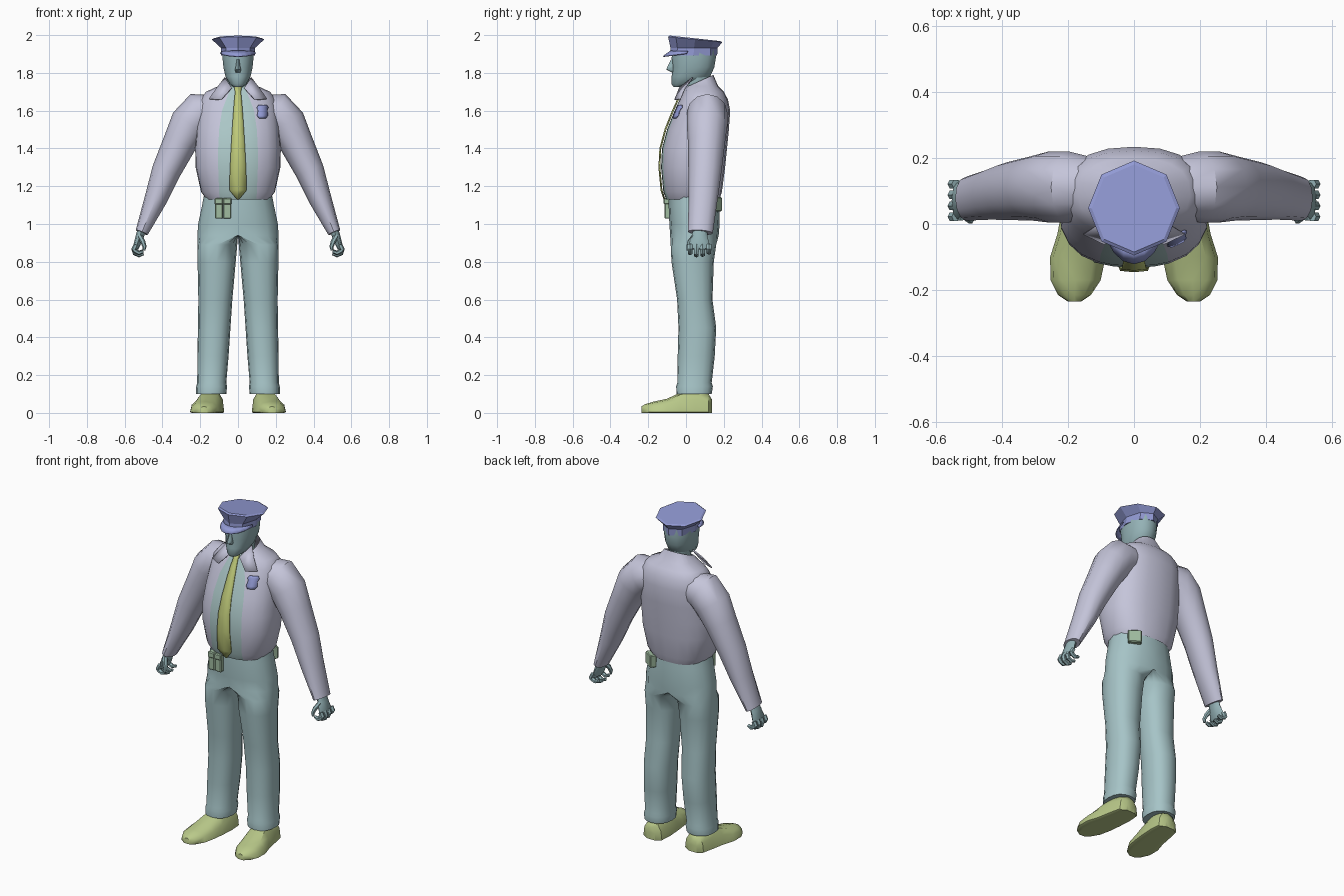
import bpy, bmesh, math
from mathutils import Vector

if "Cube" in bpy.data.objects:
    bpy.data.objects.remove(bpy.data.objects["Cube"])


def make_mat(name, r, g, b):
    m = bpy.data.materials.new(name)
    m.diffuse_color = [((c / 255 + 0.055) / 1.055) ** 2.4 for c in (r, g, b)] + [1]
    m.use_nodes = True
    m.node_tree.nodes["Principled BSDF"].inputs["Base Color"].default_value = m.diffuse_color
    return m


JACKET = make_mat("lavender_grey", 197, 197, 218)
SHIRT = make_mat("pale_teal", 172, 200, 200)
PANTS = make_mat("soft_teal", 166, 196, 199)
SKIN = make_mat("dusk_teal", 148, 178, 182)
CAP = make_mat("periwinkle", 146, 154, 212)
SHOE = make_mat("moss_yellow", 186, 202, 138)
TIE = make_mat("olive_yellow", 192, 203, 122)
POUCH = make_mat("sage_green", 160, 188, 160)


def finish(name, bm, mats, mirror=False, angle=40):
    bmesh.ops.remove_doubles(bm, verts=bm.verts, dist=1e-5)
    bmesh.ops.recalc_face_normals(bm, faces=bm.faces)
    me = bpy.data.meshes.new(name)
    bm.to_mesh(me)
    bm.free()
    for m in mats:
        me.materials.append(m)
    ob = bpy.data.objects.new(name, me)
    bpy.context.collection.objects.link(ob)
    bpy.context.view_layer.objects.active = ob
    ob.select_set(True)
    bpy.ops.object.shade_smooth_by_angle(angle=math.radians(angle))
    ob.select_set(False)
    if mirror:
        ob.modifiers.new("mirror", "MIRROR").merge_threshold = 0.0005
    return ob


def loft(name, rings, mats, mirror=False, closed=True, caps=True, rule=None, angle=40):
    """Skin a list of point rings; rule(column) picks the material."""
    bm = bmesh.new()
    rows = [[bm.verts.new(p) for p in r] for r in rings]
    n = len(rows[0])
    for a, b in zip(rows, rows[1:]):
        for i in range(n if closed else n - 1):
            j = (i + 1) % n
            f = bm.faces.new((a[i], a[j], b[j], b[i]))
            f.material_index = rule(i) if rule else 0
    if caps:
        bm.faces.new(rows[0])
        bm.faces.new(rows[-1])
    if mirror:  # drop the inner wall on the symmetry plane
        wall = [f for f in bm.faces if all(abs(v.co.x) < 1e-5 for v in f.verts)]
        bmesh.ops.delete(bm, geom=wall, context="FACES")
    return finish(name, bm, mats, mirror, angle)


def spow(v, e):
    return math.copysign(abs(v) ** e, v)


def ring(z, x0, x1, y0, y1, n=16, e=2.0, tilt=0.0, clamp=False):
    """Horizontal superellipse filling the box x0..x1, y0..y1."""
    pts, yc = [], (y0 + y1) / 2
    for i in range(n):
        a = 2 * math.pi * i / n
        x = (x0 + x1) / 2 + (x1 - x0) / 2 * spow(math.sin(a), 2 / e)
        y = yc - (y1 - y0) / 2 * spow(math.cos(a), 2 / e)
        pts.append((max(x, 0) if clamp else x, y, z + tilt * (y - yc)))
    return pts


def tube(name, path, mat, n=8, mirror=True):
    """Sweep ellipses (x, y, z, in-plane radius, depth radius) along a path."""
    c = [Vector(p[:3]) for p in path]
    rings = []
    for k, p in enumerate(path):
        t = (c[min(k + 1, len(c) - 1)] - c[max(k - 1, 0)]).normalized()
        u = t.cross(Vector((0, 1, 0))).normalized()
        v = u.cross(t)
        rings.append([c[k] + u * p[3] * math.cos(2 * math.pi * i / n)
                      + v * p[4] * math.sin(2 * math.pi * i / n) for i in range(n)])
    return loft(name, rings, [mat], mirror)


def box(name, centre, size, mat, turn=0.0):
    bm = bmesh.new()
    bmesh.ops.create_cube(bm, size=1)
    for v in bm.verts:
        v.co = Vector([v.co[i] * size[i] for i in range(3)])
    bmesh.ops.bevel(bm, geom=bm.edges[:], offset=0.005, segments=1, affect="EDGES")
    ob = finish(name, bm, [mat], angle=20)
    ob.location = centre
    ob.rotation_euler.z = turn


# Trousers: joined hips, then separate legs with a small cuff
hips = [(1.18, .175, -.09, .17), (1.1, .19, -.092, .175), (1.0, .211, -.088, .178), (.94, .215, -.084, .173)]
legs = [(.89, .004, .215, -.081, .16), (.8, .012, .214, -.077, .147), (.6, .03, .21, -.047, .14),
        (.45, .04, .212, -.04, .16), (.3, .05, .215, -.044, .152), (.16, .062, .216, -.046, .136),
        (.14, .058, .221, -.052, .142), (.1, .062, .222, -.05, .136)]
loft("trousers", [ring(z, -w, w, a, b, e=2.2, clamp=True) for z, w, a, b in hips]
     + [ring(z, a, b, c, d, e=2.3) for z, a, b, c, d in legs], [PANTS], mirror=True)

# Shoes: flat-bottomed sections from heel to toe
shoe = [(.138, .14, .03, .07), (.12, .14, .062, .1), (.05, .145, .072, .125), (-.03, .155, .077, .108),
        (-.1, .17, .084, .075), (-.17, .177, .076, .06), (-.215, .18, .05, .047), (-.235, .18, .02, .035)]
rings = []
for y, xc, hw, h in shoe:
    rings.append([(xc + hw * spow(math.cos(a), .8), y, max(0.004, h * spow(math.sin(a), .8)) if math.sin(a) > -.1 else 0)
                  for a in [2 * math.pi * i / 12 for i in range(12)]])
loft("shoe", rings, [SHOE], mirror=True)

# Jacket and shirt front: z, half width, front y, back y, half width of shirt strip
E = 2.4
TORSO = [(1.13, .168, -.105, .178, .098), (1.17, .196, -.12, .19, .1), (1.3, .225, -.132, .207, .105),
         (1.4, .227, -.127, .217, .105), (1.5, .221, -.1, .227, .1), (1.6, .213, -.06, .234, .085),
         (1.66, .2, -.033, .222, .062), (1.7, .17, -.012, .2, .046), (1.73, .105, .0, .17, .036)]


def half_ring(z, w, y0, y1, s, tilt=0.0):
    a0 = math.asin((s / w) ** (E / 2))
    angles = [0, a0 / 2, a0] + [a0 + (math.pi - a0) * k / 9 for k in range(1, 10)]
    yc, h, pts = (y0 + y1) / 2, (y1 - y0) / 2, []
    for a in angles:
        y = yc - h * spow(math.cos(a), 2 / E)
        pts.append((w * abs(math.sin(a)) ** (2 / E) if a < 3.14 else 0, y, z + tilt * (y - yc)))
    return pts


loft("jacket", [half_ring(*t) for t in TORSO] + [half_ring(1.757, .074, .0, .145, .03, .45)],
     [JACKET, SHIRT], mirror=True, closed=False, caps=False, rule=lambda i: 1 if i < 2 else 0)


def front(x, z):
    """Front surface y of the torso."""
    for a, b in zip(TORSO, TORSO[1:]):
        if z <= b[0]:
            break
    t = min(1, max(0, (z - a[0]) / (b[0] - a[0])))
    w, y0, y1 = [a[i] + (b[i] - a[i]) * t for i in (1, 2, 3)]
    return (y0 + y1) / 2 - (y1 - y0) / 2 * max(0, 1 - (abs(x) / w) ** E) ** (1 / E)


def plate(name, rows, mat, thick=0.006, mirror=False):
    ob = loft(name, rows, [mat], mirror, closed=False, caps=False)
    m = ob.modifiers.new("thickness", "SOLIDIFY")
    m.thickness, m.offset = thick, 0


# Necktie with knot
tie = [(1.725, .02), (1.695, .015), (1.66, .019), (1.6, .024), (1.5, .031), (1.4, .037),
       (1.3, .042), (1.18, .046), (1.132, .006)]
plate("necktie", [[(s * w, front(0, z) - .011 + .004 * abs(s), z) for s in (-1, 0, 1)] for z, w in tie], TIE)

# Chest badge
plate("badge", [[(x, front(x, z) - .007, z) for x in (.13 - w, .13, .13 + w)]
                for z, w in ((1.56, .018), (1.575, .029), (1.6, .024), (1.617, .03), (1.63, .022))], CAP)

# Collar wings
plate("collar_wing", [[(.07, .035, 1.775), (.033, -.035, 1.72)], [(.112, -.005, 1.72), (.06, -.046, 1.69)],
                      [(.153, -.03, 1.662), (.09, -.06, 1.657)]], JACKET, mirror=True)

# Sleeves
tube("sleeve", [(.12, .11, 1.6, .085, .09), (.2, .112, 1.588, .112, .108), (.256, .112, 1.53, .106, .108),
                (.308, .108, 1.43, .09, .098), (.38, .1, 1.28, .077, .088), (.436, .09, 1.13, .06, .077),
                (.51, .076, .955, .034, .066)], JACKET, n=12)

# Hands: palm, four curled fingers and a thumb
tube("palm", [(.505, .076, .98, .022, .036), (.52, .072, .935, .022, .042), (.535, .07, .89, .018, .056),
              (.54, .07, .868, .012, .052)], SKIN)
for k in range(4):
    y, d = .022 + .033 * k, .012 * abs(k - 1.4)
    tube("finger", [(.54, y, .89, .013, .015), (.552, y, .865, .013, .015), (.546, y, .84 + d, .012, .014),
                    (.524, y, .829 + d, .011, .013), (.502, y, .838 + d, .009, .01)], SKIN, n=6)
tube("thumb", [(.52, .045, .935, .014, .016), (.503, .02, .905, .013, .014), (.495, .012, .88, .011, .012),
               (.498, .01, .86, .007, .008)], SKIN, n=6)

# Neck, head and nose
loft("neck", [ring(z, -w, w, a, b, 12) for z, w, a, b in
              ((1.66, .058, .0, .13), (1.73, .056, -.01, .125), (1.79, .06, -.01, .13))], [SKIN])
loft("head", [ring(z, -w, w, a, b, 14, 2.2) for z, w, a, b in
              ((1.726, .024, -.066, .005), (1.742, .045, -.078, .06), (1.78, .068, -.076, .128),
               (1.83, .079, -.071, .15), (1.88, .084, -.076, .158), (1.93, .082, -.07, .155))], [SKIN])
loft("nose", [ring(z, -w, w, a, -.055, 6) for z, w, a in
              ((1.803, .014, -.076), (1.817, .019, -.104), (1.835, .013, -.098), (1.872, .008, -.078))],
     [SKIN], angle=60)

# Cap: band and flared eight-sided crown
loft("cap", [ring(1.892, -.09, .09, -.085, .165, 8), ring(1.932, -.09, .09, -.082, .167, 8),
             ring(1.977, -.139, .139, -.095, .192, 8, tilt=-.1), ring(1.983, -.128, .128, -.085, .18, 8, tilt=-.11)],
     [CAP], angle=15)

# Cap visor
arc = [math.radians(-80 + 20 * i) for i in range(9)]
plate("visor", [[(.088 * math.sin(a), .03 - .112 * math.cos(a), 1.915) for a in arc],
                [(.094 * math.sin(a), .03 - .15 * math.cos(a), 1.905 - .018 * math.cos(a)) for a in arc]], CAP)

# Belt pouches
for x in (-.101, -.057):
    box("belt_pouch", (x, -.093, 1.083), (.042, .04, .11), POUCH)
    box("pouch_flap", (x, -.096, 1.12), (.045, .044, .035), POUCH)
box("rear_pouch", (.125, .155, 1.105), (.075, .04, .075), POUCH, -.6)
